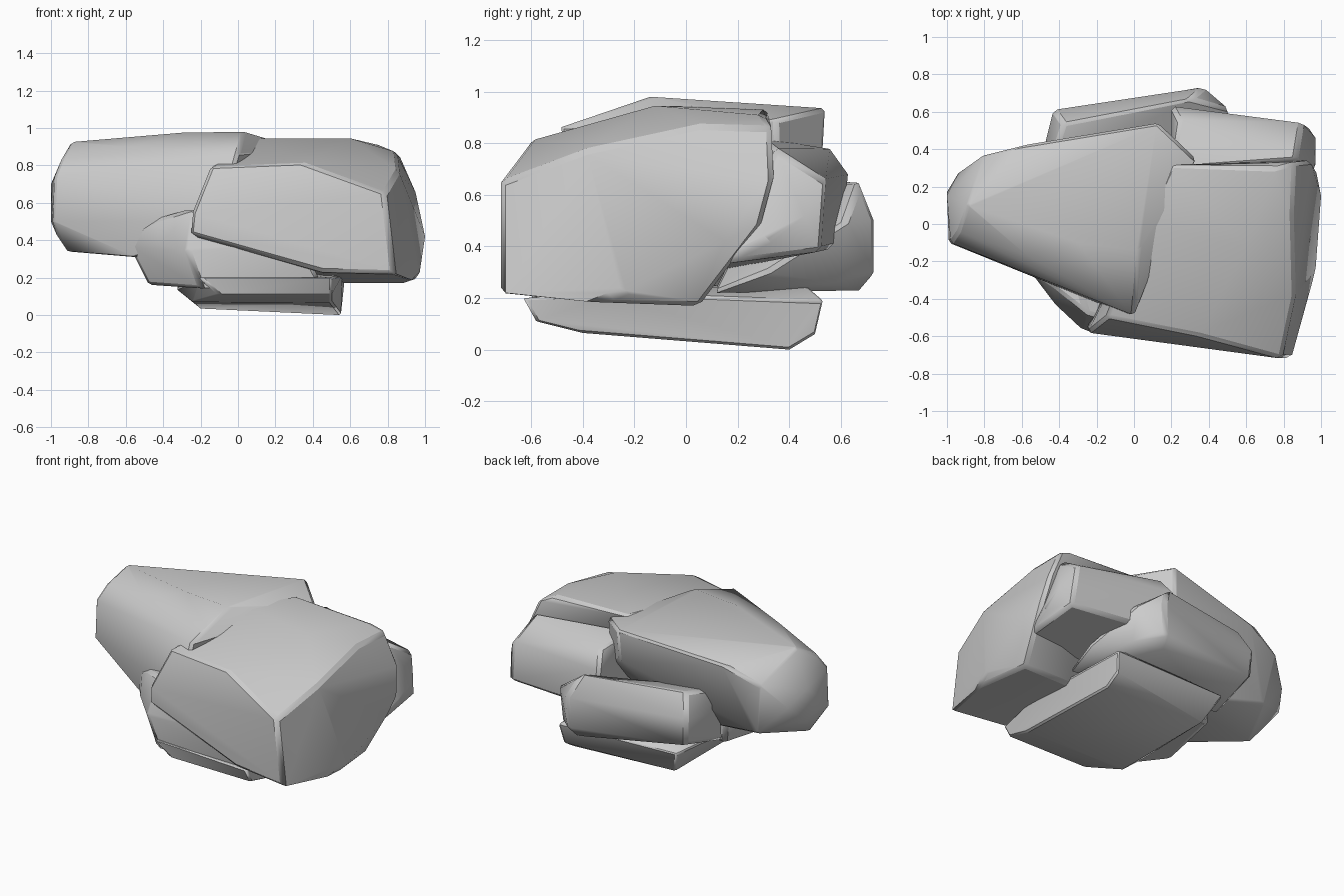
import bpy, bmesh, math


def boulder(name, pts, soften=0.02):
    """Convex chiselled stone from a few corner points, with worn edges."""
    bm = bmesh.new()
    for p in pts:
        bm.verts.new(p)
    bmesh.ops.convex_hull(bm, input=bm.verts)
    loose = [v for v in bm.verts if not v.link_faces]
    bmesh.ops.delete(bm, geom=loose, context='VERTS')
    bmesh.ops.dissolve_limit(bm, angle_limit=math.radians(5),
                             verts=bm.verts, edges=bm.edges)
    bmesh.ops.recalc_face_normals(bm, faces=bm.faces)
    me = bpy.data.meshes.new(name)
    bm.to_mesh(me)
    bm.free()
    ob = bpy.data.objects.new(name, me)
    bpy.context.collection.objects.link(ob)
    bev = ob.modifiers.new("worn_edges", 'BEVEL')
    bev.width = soften
    bev.segments = 1
    bev.limit_method = 'ANGLE'
    bev.angle_limit = math.radians(40)
    bpy.ops.object.select_all(action='DESELECT')
    ob.select_set(True)
    bpy.context.view_layer.objects.active = ob
    bpy.ops.object.shade_smooth_by_angle(angle=math.radians(42))
    return ob


# Long upper stone reaching out to the left
boulder("upper_left_boulder", [
    (-1, .17, .5), (-1, .15, .7), (-.99, -.1, .5), (-.98, -.1, .74),
    (-.94, .27, .6), (-.97, .0, .43), (-.91, .0, .34), (-.89, .1, .925),
    (-.94, -.04, .84), (-.57, -.17, .9), (-.8, .37, .75), (-.6, .42, .84),
    (-.75, .32, .4), (-.3, -.1, .975), (.03, -.14, .98), (.13, .54, .935),
    (.33, .35, .89), (-.55, -.25, .31), (.0, -.49, .86), (-.1, -.46, .5),
    (-.1, .2, .28), (.12, .53, .74), (.3, .36, .6)], .015)

# Big stone at the front right
boulder("front_right_boulder", [
    (1, .15, .42), (.97, -.25, .22), (.84, -.72, .22), (.79, -.72, .65),
    (.86, -.4, .77), (.85, .05, .87), (.86, .33, .86), (.95, .34, .66),
    (.97, .3, .5), (.75, .3, .91), (.6, -.12, .945), (.2, .32, .93),
    (.05, .0, .945), (-.15, -.5, .79), (.35, -.6, .81), (-.25, -.58, .54),
    (-.26, -.57, .43), (.22, -.64, .35), (.45, -.67, .23), (.94, -.35, .18),
    (.5, .05, .17), (.9, .05, .17)])

# Stone at the back right
boulder("back_right_boulder", [
    (.2, .63, .68), (.24, .56, .78), (.9, .54, .66), (.97, .46, .52),
    (.87, .35, .78), (.2, .3, .82), (.93, .52, .38), (.25, .6, .4),
    (.97, .3, .42), (.94, .12, .33), (.2, .1, .3)])

# Low stone at the back
boulder("back_boulder", [
    (-.47, .45, .5), (-.43, .61, .52), (.37, .73, .5), (.36, .73, .3),
    (.33, .67, .23), (-.42, .6, .34), (.5, .62, .5), (.3, .67, .65),
    (-.38, .54, .66), (-.46, .3, .62), (.5, .58, .26), (-.45, .25, .25),
    (.6, .1, .22), (.62, .3, .3)])

# Low stone at the front left
boulder("front_left_boulder", [
    (-.58, -.22, .36), (-.51, -.28, .47), (-.42, -.35, .52),
    (-.25, -.48, .57), (-.42, -.43, .38), (-.48, -.25, .16),
    (-.27, -.57, .34), (-.2, -.56, .14), (.2, -.6, .38), (.4, -.61, .27),
    (.45, -.59, .17), (-.42, .2, .2), (-.45, .2, .5), (.3, .1, .18)])

# Flat base stone
boulder("base_boulder", [
    (.55, .4, .0), (.55, .5, .06), (.57, .53, .19), (-.2, .4, .035),
    (-.28, .5, .2), (-.24, -.4, .07), (.5, -.4, .065), (-.1, -.57, .11),
    (.5, -.58, .11), (-.33, -.3, .14), (-.2, -.58, .2), (.5, -.63, .2),
    (.56, -.3, .22), (-.33, .3, .22), (.45, .45, .26), (-.2, .4, .27)], .01)
